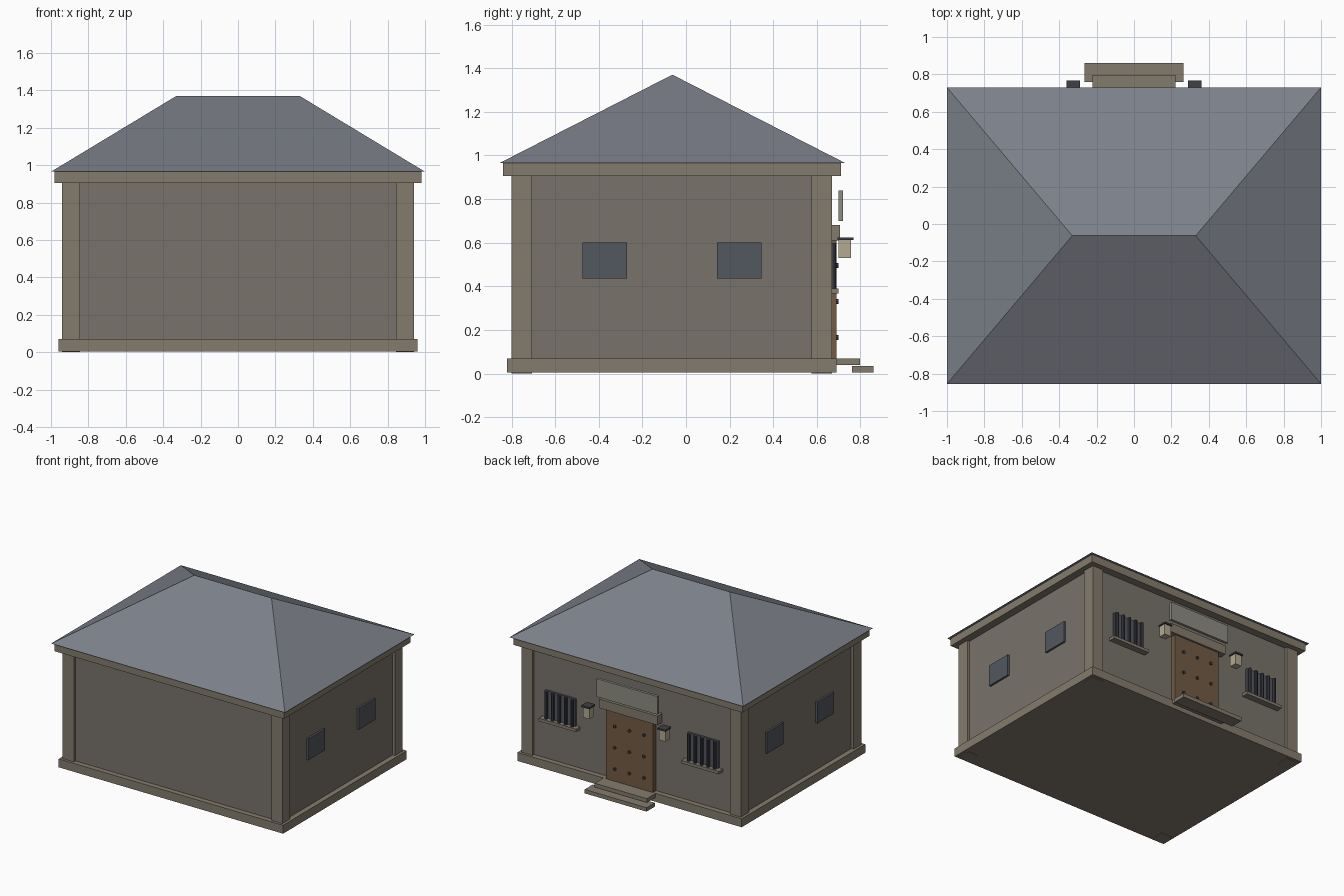
import bpy, bmesh
from mathutils import Matrix

if "Cube" in bpy.data.objects:
    bpy.data.objects.remove(bpy.data.objects["Cube"])


def material(name, r, g, b):
    m = bpy.data.materials.new(name)
    m.diffuse_color = (r, g, b, 1)
    m.use_nodes = True
    m.node_tree.nodes["Principled BSDF"].inputs["Base Color"].default_value = m.diffuse_color
    return m


WALL = material("wall_stone", 0.19, 0.17, 0.145)
TRIM = material("trim_stone", 0.23, 0.20, 0.155)
SLATE = material("slate", 0.20, 0.215, 0.25)
WOOD = material("wood", 0.17, 0.105, 0.06)
IRON = material("iron", 0.05, 0.05, 0.06)
GLASS = material("dark_glass", 0.085, 0.095, 0.115)
SIGN = material("sign_board", 0.27, 0.26, 0.22)
LAMP = material("lamp_glass", 0.45, 0.40, 0.29)


def finish(bm, name, mat):
    bmesh.ops.recalc_face_normals(bm, faces=bm.faces)
    mesh = bpy.data.meshes.new(name)
    bm.to_mesh(mesh)
    bm.free()
    mesh.materials.append(mat)
    ob = bpy.data.objects.new(name, mesh)
    bpy.context.collection.objects.link(ob)
    return ob


def box(name, x, y, z, mat):
    """Box from (min, max) ranges."""
    bm = bmesh.new()
    size = [b - a for a, b in (x, y, z)]
    mid = [(a + b) / 2 for a, b in (x, y, z)]
    bmesh.ops.create_cube(bm, size=1, matrix=Matrix.Translation(mid) @ Matrix.Diagonal((*size, 1)))
    return finish(bm, name, mat)


def rod(name, loc, radius, length, axis, mat, sides=8):
    bm = bmesh.new()
    rot = Matrix.Rotation(1.5707963, 4, 'X') if axis == 'Y' else Matrix()
    bmesh.ops.create_cone(bm, cap_ends=True, segments=sides, radius1=radius, radius2=radius,
                          depth=length, matrix=Matrix.Translation(loc) @ rot)
    return finish(bm, name, mat)


def around(c, h):
    return (c - h, c + h)


# Main body, plinth and eaves
box("walls", (-0.92, 0.92), (-0.78, 0.65), (0.03, 0.93), WALL)
box("plinth", (-0.96, 0.96), (-0.82, 0.69), (0.005, 0.07), TRIM)
box("eaves", (-0.98, 0.98), (-0.84, 0.71), (0.905, 0.966), TRIM)

# Corner pillars
for sx in (-1, 1):
    for y in ((-0.80, -0.705), (0.575, 0.67)):
        box("corner_pillar", around(sx * 0.8925, 0.0475), y, (0, 0.91), TRIM)

# Hipped roof
bm = bmesh.new()
e = [bm.verts.new(p) for p in ((-1, -0.855, 0.965), (1, -0.855, 0.965), (1, 0.73, 0.965), (-1, 0.73, 0.965))]
a, b = (bm.verts.new((x, -0.0625, 1.37)) for x in (-0.33, 0.33))
for f in (e[::-1], (e[0], e[1], b, a), (e[1], e[2], b), (e[2], e[3], a, b), (e[3], e[0], a)):
    bm.faces.new(f)
finish(bm, "hip_roof", SLATE)

# Side windows
for sx in (-1, 1):
    for y in (-0.372, 0.243):
        box("side_window", around(sx * 0.92, 0.015), around(y, 0.102), (0.435, 0.60), GLASS)

# Studded door with lintel, sign board and steps
box("door", (-0.20, 0.20), (0.64, 0.69), (0.06, 0.61), WOOD)
for x in (-0.125, 0, 0.125):
    for z in (0.165, 0.33, 0.495):
        rod("door_stud", (x, 0.692, z), 0.012, 0.016, 'Y', IRON)
box("lintel", (-0.25, 0.25), (0.64, 0.705), (0.61, 0.68), TRIM)
box("sign_board", (-0.26, 0.26), (0.70, 0.72), (0.70, 0.84), SIGN)
box("upper_step", (-0.223, 0.223), (0.66, 0.797), (0.04, 0.07), TRIM)
box("lower_step", (-0.265, 0.265), (0.76, 0.86), (0.005, 0.035), TRIM)

for sx in (-1, 1):
    # Barred windows
    cx = sx * 0.61
    box("barred_window", around(cx, 0.13), (0.64, 0.665), (0.385, 0.60), GLASS)
    for i in range(5):
        rod("window_bar", (cx + (i - 2) * 0.056, 0.678, 0.492), 0.012, 0.215, 'Z', IRON)
    box("window_sill", around(cx, 0.16), (0.64, 0.70), (0.367, 0.39), TRIM)

    # Lanterns
    lx = sx * 0.325
    box("lantern", around(lx, 0.028), (0.70, 0.757), (0.53, 0.612), LAMP)
    box("lantern_cap", around(lx, 0.035), (0.695, 0.767), (0.612, 0.624), IRON)
